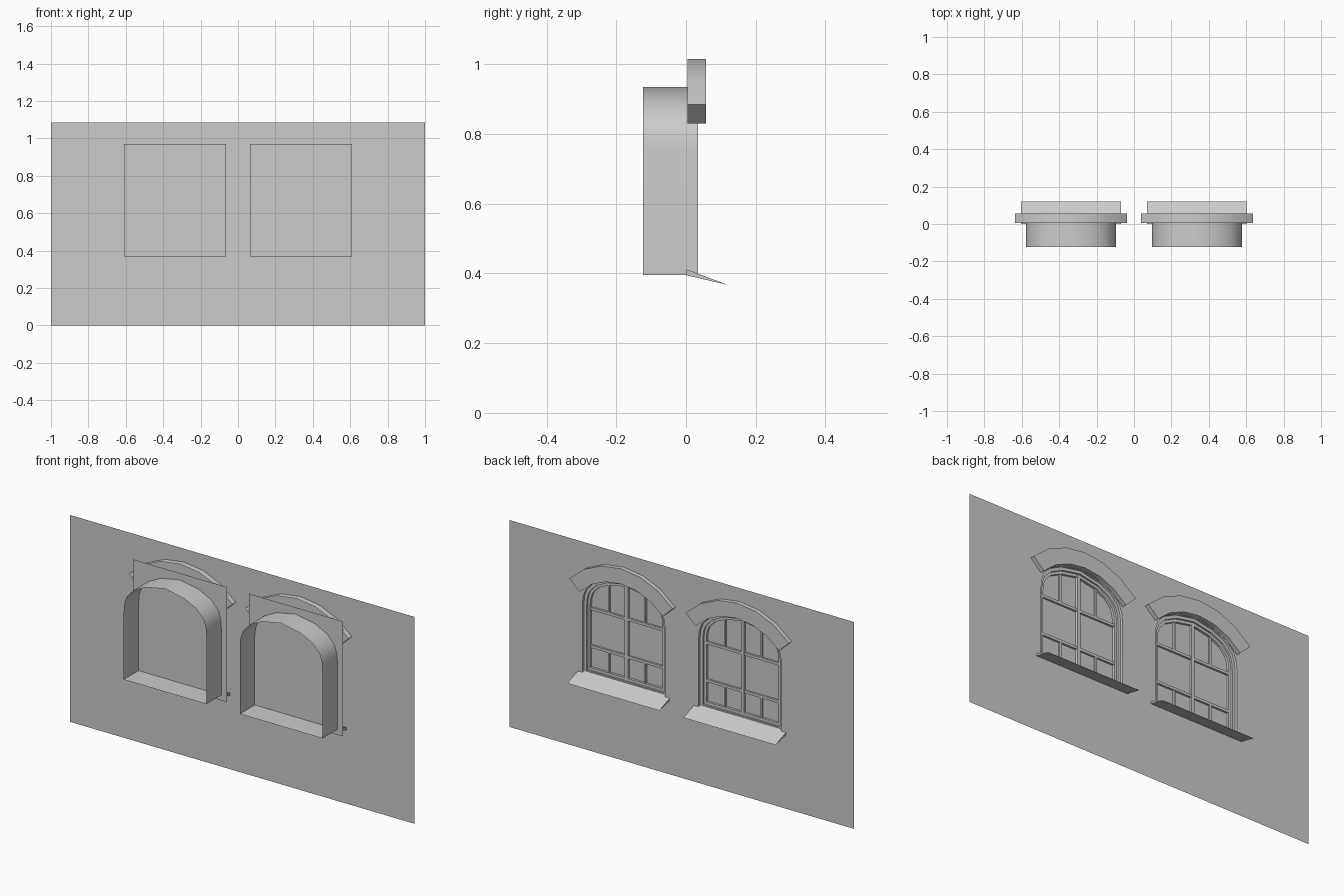
import bpy, bmesh, math
from mathutils import Vector

if "Cube" in bpy.data.objects:
    bpy.data.objects.remove(bpy.data.objects["Cube"])

CX = 0.337          # window centre offset
WALL_Y = 0.035
TOP = 1.085

# half of the opening outline, bottom to crown (x, z)
HALF = [(0.24, 0.395), (0.24, 0.75), (0.236, 0.795), (0.222, 0.835),
        (0.18, 0.88), (0.11, 0.914), (0.0, 0.935)]
ARCH = HALF + [(-x, z) for x, z in HALF[-2::-1]]


def inset(pts, d):
    out, n = [], len(pts)
    for i in range(n):
        p, a, b = (Vector(pts[k % n]) for k in (i, i - 1, i + 1))
        e1, e2 = (p - a).normalized(), (b - p).normalized()
        n1, n2 = Vector((-e1.y, e1.x)), Vector((-e2.y, e2.x))
        q = p + (n1 + n2) * (d / (1 + n1.dot(n2)))
        out.append((q.x, q.y))
    return out


def make(name, bm, smooth=False):
    bmesh.ops.recalc_face_normals(bm, faces=bm.faces)
    me = bpy.data.meshes.new(name)
    bm.to_mesh(me)
    bm.free()
    ob = bpy.data.objects.new(name, me)
    bpy.context.collection.objects.link(ob)
    if smooth:
        bpy.ops.object.select_all(action='DESELECT')
        ob.select_set(True)
        bpy.context.view_layer.objects.active = ob
        bpy.ops.object.shade_smooth_by_angle(angle=math.radians(35))
    return ob


def loft(name, loops, cx, closed=True, ends=False, smooth=False):
    """Join successive outlines given as (points, y)."""
    bm = bmesh.new()
    rows = [[bm.verts.new((cx + x, y, z)) for x, z in pts] for pts, y in loops]
    n = len(rows[0])
    for r, s in zip(rows, rows[1:]):
        for i in range(n if closed else n - 1):
            j = (i + 1) % n
            bm.faces.new((r[i], r[j], s[j], s[i]))
    if ends:
        bm.faces.new([r[0] for r in rows])
        bm.faces.new([r[-1] for r in rows])
    return make(name, bm, smooth)


def add_box(bm, x0, x1, y0, y1, z0, z1):
    vs = bmesh.ops.create_cube(bm, size=1)['verts']
    for v in vs:
        v.co = ((x0 + x1) / 2 + v.co.x * (x1 - x0),
                (y0 + y1) / 2 + v.co.y * (y1 - y0),
                (z0 + z1) / 2 + v.co.z * (z1 - z0))


# wall sheet with two arched openings
bm = bmesh.new()
edges = []
for pts, cx in (([(-1, 0), (1, 0), (1, TOP), (-1, TOP)], 0), (ARCH, -CX), (ARCH, CX)):
    vs = [bm.verts.new((cx + x, WALL_Y, z)) for x, z in pts]
    edges += [bm.edges.new((vs[i - 1], vs[i])) for i in range(len(vs))]
bmesh.ops.triangle_fill(bm, use_beauty=True, edges=edges, normal=(0, 1, 0))
bmesh.ops.dissolve_limit(bm, angle_limit=0.01, verts=bm.verts, edges=bm.edges)
make("wall", bm)

for side, cx in (("left", -CX), ("right", CX)):
    # deep reveal lining the opening
    loft(side + "_reveal", [(ARCH, -0.123), (ARCH, WALL_Y)], cx, smooth=True)

    # stepped window frame
    a, b = inset(ARCH, 0.016), inset(ARCH, 0.03)
    loft(side + "_frame", [(ARCH, 0.022), (a, 0.022), (a, 0.013), (b, 0.013), (b, 0.001)], cx)

    # glass pane
    bm = bmesh.new()
    bm.faces.new([bm.verts.new((cx + x, 0, z)) for x, z in
                  ((-0.273, 0.367), (0.273, 0.367), (0.273, 0.97), (-0.273, 0.97))])
    make(side + "_glass", bm)

    # glazing bars: four panes, two panes, four panes
    bm = bmesh.new()
    add_box(bm, cx - 0.009, cx + 0.009, 0.001, 0.014, 0.41, 0.915)
    for z in (0.535, 0.733):
        add_box(bm, cx - 0.22, cx + 0.22, 0.001, 0.011, z - 0.007, z + 0.007)
    for x in (-0.105, 0.105):
        for z0, z1 in ((0.41, 0.535), (0.733, 0.895)):
            add_box(bm, cx + x - 0.005, cx + x + 0.005, 0.001, 0.010, z0, z1)
    make(side + "_glazing_bars", bm)

    # arched hood, open at the back
    angs = [math.radians(46.9) * (k / 3 - 1) for k in range(7)]
    arc = lambda r: [(r * math.sin(t), 0.604 + r * math.cos(t)) for t in angs]
    o, i = arc(0.411), arc(0.331)
    loft(side + "_hood", [(o, 0.005), (o, 0.057), (i, 0.057), (i, 0.005)], cx,
         closed=False, ends=True, smooth=True)

    # sloping wedge sill
    bm = bmesh.new()
    prof = [(0.001, 0.395), (0.001, 0.412), (0.121, 0.367)]
    l, r = [[bm.verts.new((cx + s * 0.267, y, z)) for y, z in prof] for s in (-1, 1)]
    bm.faces.new(l)
    bm.faces.new(r)
    for k in range(3):
        bm.faces.new((l[k - 1], l[k], r[k], r[k - 1]))
    make(side + "_sill", bm)
